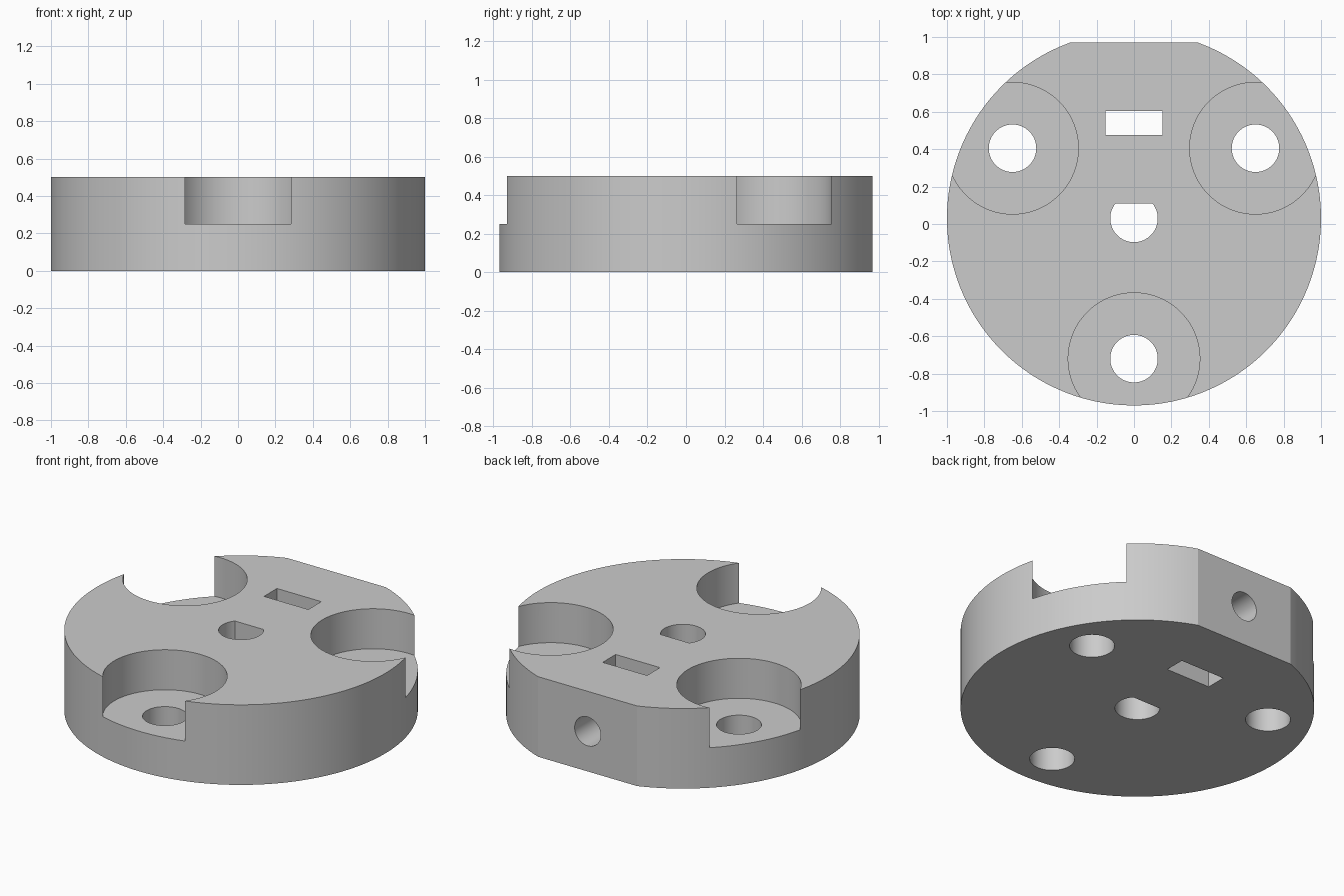
import bpy
import bmesh
from math import sin, cos, pi, asin, radians
from mathutils import Matrix

cube = bpy.data.objects.get("Cube")
if cube:
    bpy.data.objects.remove(cube, do_unlink=True)

HEIGHT = 0.5
CENTRE_Y = 0.03
MID = HEIGHT / 2

grey = bpy.data.materials.new("light grey")
grey.use_nodes = True
grey.diffuse_color = (0.6, 0.6, 0.6, 1)
grey.node_tree.nodes["Principled BSDF"].inputs["Base Color"].default_value = (0.6, 0.6, 0.6, 1)


def prism(name, outline, bottom, top, matrix=Matrix()):
    """Extrude a closed 2D outline from bottom to top."""
    bm = bmesh.new()
    base = bm.faces.new([bm.verts.new((x, y, bottom)) for x, y in outline])
    new = bmesh.ops.extrude_face_region(bm, geom=[base])["geom"]
    verts = [v for v in new if isinstance(v, bmesh.types.BMVert)]
    bmesh.ops.translate(bm, verts=verts, vec=(0, 0, top - bottom))
    bmesh.ops.recalc_face_normals(bm, faces=bm.faces)
    bm.transform(matrix)
    mesh = bpy.data.meshes.new(name)
    bm.to_mesh(mesh)
    bm.free()
    mesh.materials.append(grey)
    obj = bpy.data.objects.new(name, mesh)
    bpy.context.collection.objects.link(obj)
    return obj


def circle(radius, x=0, y=0, sides=64):
    return [(x + radius * cos(2 * pi * i / sides), y + radius * sin(2 * pi * i / sides))
            for i in range(sides)]


def flatted_circle(radius, flat, y, sides=96):
    """Circle cut by a straight edge at the given height above its centre."""
    start = asin(flat / radius)
    sweep = 2 * pi - (pi - 2 * start)
    angles = [pi - start + sweep * i / sides for i in range(sides + 1)]
    return [(radius * cos(a), y + radius * sin(a)) for a in angles]


# Round body with a flat at the back
hub = prism("hub_disc", flatted_circle(1, 0.94, CENTRE_Y, 160), 0, HEIGHT)

# D-shaped shaft bore
cutters = [prism("shaft_bore", flatted_circle(0.127, 0.08, CENTRE_Y), -0.1, 0.6)]

# Three open pockets, each with a through hole
for angle in (-90, 30, 150):
    x = 0.75 * cos(radians(angle))
    y = CENTRE_Y + 0.75 * sin(radians(angle))
    cutters.append(prism("bolt_pocket", circle(0.352, x, y, 96), MID, 0.6))
    cutters.append(prism("bolt_hole", circle(0.127, x, y), -0.1, 0.6))

# Captive nut slot
cutters.append(prism("nut_slot", [(-0.153, 0.475), (0.153, 0.475), (0.153, 0.603), (-0.153, 0.603)],
                     -0.1, 0.6))

# Set screw hole from the back flat to the shaft bore
along_y = Matrix.Translation((0, 0, MID)) @ Matrix.Rotation(radians(-90), 4, "X")
cutters.append(prism("set_screw_hole", circle(0.09), 0.05, 1.1, along_y))

for cutter in cutters:
    cutter.hide_render = True
    cut = hub.modifiers.new(cutter.name, "BOOLEAN")
    cut.operation = "DIFFERENCE"
    cut.solver = "EXACT"
    cut.object = cutter

# Bake the cuts and discard the cutters
bpy.context.view_layer.update()
graph = bpy.context.evaluated_depsgraph_get()
baked = bpy.data.meshes.new_from_object(hub.evaluated_get(graph))
hub.modifiers.clear()
hub.data = baked
for cutter in cutters:
    bpy.data.objects.remove(cutter, do_unlink=True)

bpy.ops.object.select_all(action="DESELECT")
hub.select_set(True)
bpy.context.view_layer.objects.active = hub
bpy.ops.object.shade_smooth_by_angle(angle=radians(15))
